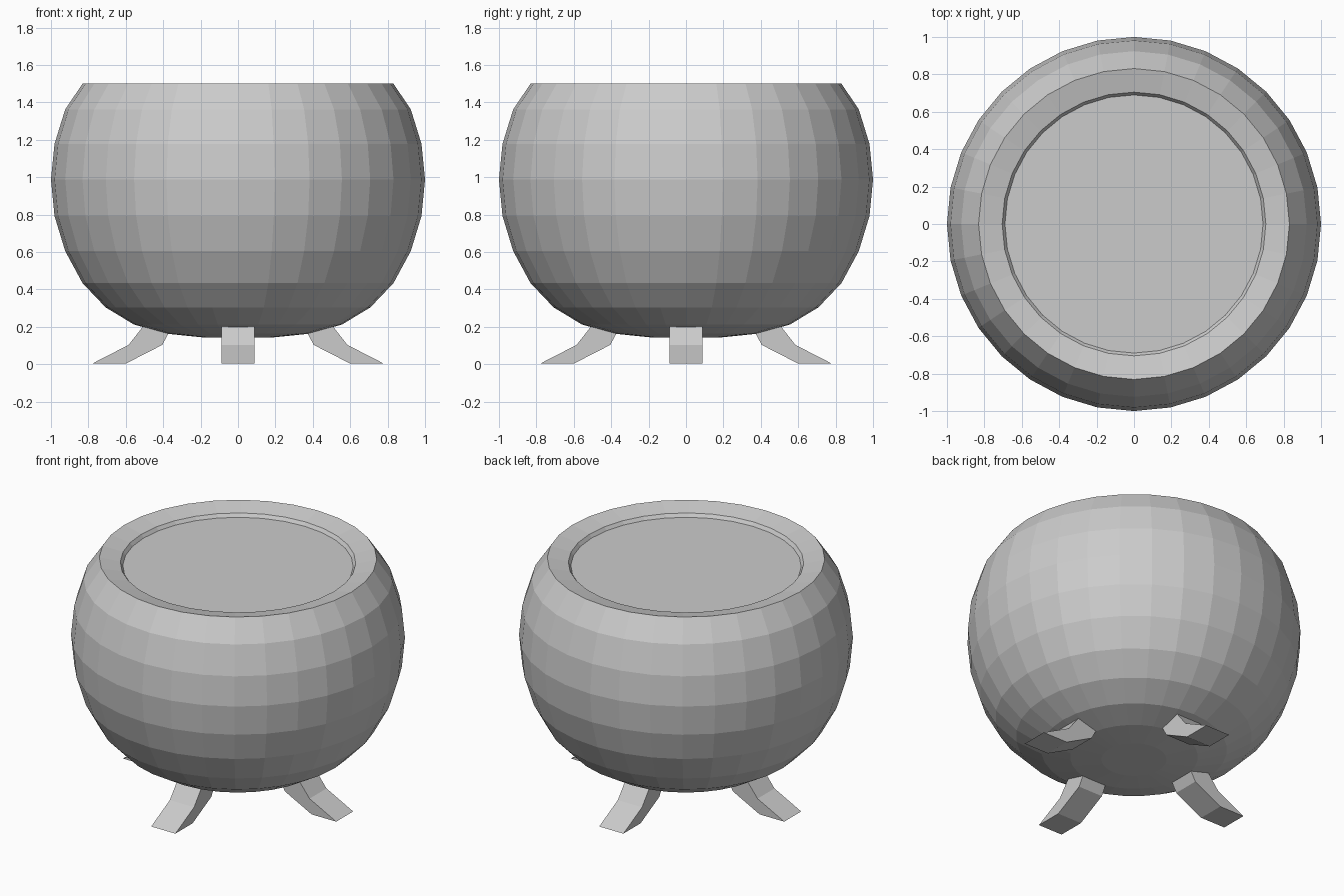
import bpy, bmesh
from math import pi, cos, sin
from mathutils import Matrix

if "Cube" in bpy.data.objects:
    bpy.data.objects.remove(bpy.data.objects["Cube"])

SEGMENTS = 32


def make_object(name, bm):
    bmesh.ops.recalc_face_normals(bm, faces=bm.faces)
    mesh = bpy.data.meshes.new(name)
    bm.to_mesh(mesh)
    bm.free()
    obj = bpy.data.objects.new(name, mesh)
    bpy.context.collection.objects.link(obj)
    return obj


def lathe(name, profile):
    """Turn an (r, z) profile around z and cap both ends."""
    bm = bmesh.new()
    rings = []
    for r, z in profile:
        rings.append([bm.verts.new((r * cos(2 * pi * i / SEGMENTS),
                                    r * sin(2 * pi * i / SEGMENTS), z))
                      for i in range(SEGMENTS)])
    for a, b in zip(rings, rings[1:]):
        for i in range(SEGMENTS):
            j = (i + 1) % SEGMENTS
            bm.faces.new((a[i], a[j], b[j], b[i]))
    bm.faces.new(rings[0])
    bm.faces.new(rings[-1])
    return make_object(name, bm)


def leg(name, angle):
    """Bent leg: a side profile given width, then turned into place."""
    width = 0.177
    outer = [(0.47, 0.25), (0.585, 0.103), (0.78, 0.003)]
    inner = [(0.60, 0.003), (0.405, 0.103), (0.325, 0.25)]
    bm = bmesh.new()
    sides = [[bm.verts.new((x, y, z)) for x, z in outer + inner]
             for y in (-width / 2, width / 2)]
    a, b = sides
    for side in sides:
        # two quads per side, split at the knee
        bm.faces.new((side[0], side[1], side[4], side[5]))
        bm.faces.new((side[1], side[2], side[3], side[4]))
    for i in range(6):
        j = (i + 1) % 6
        bm.faces.new((a[i], a[j], b[j], b[i]))
    bmesh.ops.transform(bm, matrix=Matrix.Rotation(angle, 4, 'Z'), verts=bm.verts)
    return make_object(name, bm)


# Round pot with flattened base, inward-sloping rim and short inner wall
lathe("pot", [
    (0.195, 0.144), (0.383, 0.163), (0.556, 0.212), (0.707, 0.303),
    (0.831, 0.433), (0.924, 0.605), (0.981, 0.792), (1.0, 0.987),
    (0.981, 1.178), (0.924, 1.362), (0.831, 1.5),
    (0.705, 1.472), (0.69, 1.45)])

# Four splayed legs
for k, side in enumerate(("right", "back", "left", "front")):
    leg(side + "_leg", k * pi / 2)
